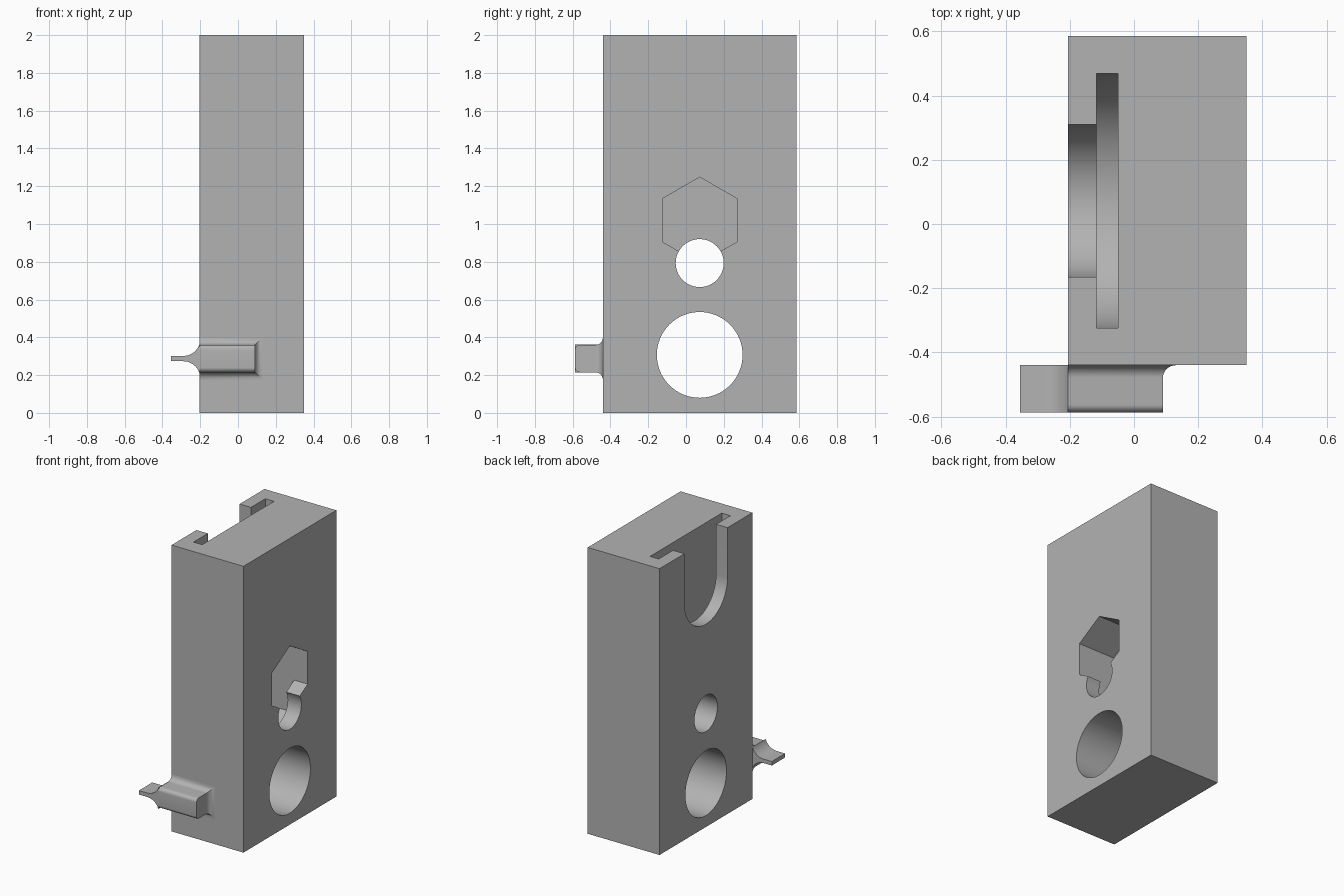
import bpy, bmesh
from math import sin, cos, pi, radians

if "Cube" in bpy.data.objects:
    bpy.data.objects.remove(bpy.data.objects["Cube"], do_unlink=True)

grey = bpy.data.materials.new("plain grey")
grey.use_nodes = True
colour = (0.45, 0.45, 0.45, 1)
grey.diffuse_color = colour
grey.node_tree.nodes["Principled BSDF"].inputs["Base Color"].default_value = colour

MID_Y = 0.0725                      # centre line of all holes
LEFT, RIGHT, FRONT, BACK = -0.205, 0.35, -0.44, 0.585


def loft(name, rings):
    """Join equal rings of points into a closed solid."""
    bm = bmesh.new()
    rows = [[bm.verts.new(p) for p in ring] for ring in rings]
    n = len(rows[0])
    for a, b in zip(rows, rows[1:]):
        for i in range(n):
            j = (i + 1) % n
            bm.faces.new((a[i], a[j], b[j], b[i]))
    bm.faces.new(rows[0][::-1])
    bm.faces.new(rows[-1])
    bmesh.ops.recalc_face_normals(bm, faces=bm.faces)
    mesh = bpy.data.meshes.new(name)
    bm.to_mesh(mesh)
    bm.free()
    mesh.materials.append(grey)
    ob = bpy.data.objects.new(name, mesh)
    bpy.context.collection.objects.link(ob)
    return ob


def prism_x(name, outline, x0, x1):
    return loft(name, [[(x, y, z) for y, z in outline] for x in (x0, x1)])


def disc(z, r, n=64):
    return [(MID_Y + r * sin(2 * pi * i / n), z + r * cos(2 * pi * i / n)) for i in range(n)]


def u_shape(z, r, top, n=32):
    arc = [(MID_Y - r * cos(pi * i / n), z - r * sin(pi * i / n)) for i in range(n + 1)]
    return [(MID_Y - r, top)] + arc + [(MID_Y + r, top)]


def activate(ob):
    bpy.ops.object.select_all(action="DESELECT")
    ob.select_set(True)
    bpy.context.view_layer.objects.active = ob


def cut(ob, cutter):
    cutter.hide_render = True
    activate(ob)
    mod = ob.modifiers.new("cut", "BOOLEAN")
    mod.operation, mod.solver, mod.object = "DIFFERENCE", "EXACT", cutter
    bpy.ops.object.modifier_apply(modifier=mod.name)
    bpy.data.objects.remove(cutter, do_unlink=True)


# Main block
block = prism_x("block", [(FRONT, 0), (BACK, 0), (BACK, 2), (FRONT, 2)], LEFT, RIGHT)

# T-shaped slot open at the top
cut(block, prism_x("slot_wide", u_shape(1.655, 0.396, 2.1), -0.117, -0.05))
cut(block, prism_x("slot_mouth", u_shape(1.655, 0.238, 2.1), -0.3, -0.09))

# Round through holes
cut(block, prism_x("large_hole", disc(0.307, 0.227), -0.4, 0.5))
cut(block, prism_x("small_hole", disc(0.793, 0.127), -0.4, 0.5))

# Hexagonal entry with an inner pocket running down behind the small hole
HEX_R, HEX_Z, DROP = 0.228, 1.02, 0.227
hexagon = disc(HEX_Z, HEX_R, 6)
pocket = [(y, z - DROP if z < HEX_Z else z) for y, z in hexagon]
cut(block, prism_x("hex_entry", hexagon, 0.15, 0.5))
cut(block, prism_x("hex_pocket", pocket, 0.067, 0.245))

# Lug on the front: filleted root, rounded outer edges
ROOT_R, EDGE_R, OUT_Y, STEPS = 0.04, 0.025, -0.587, 8
LOW, HIGH, END = 0.215, 0.36, 0.09
quarter = [pi / 2 * i / STEPS for i in range(STEPS + 1)]
layers = [(FRONT + 0.002, ROOT_R, ROOT_R)]
layers += [(FRONT - ROOT_R * (1 - cos(a)), ROOT_R * (1 - sin(a)), ROOT_R * (1 - sin(a)))
           for a in quarter]
layers += [(OUT_Y + EDGE_R * (1 - sin(a)), 0, -EDGE_R * (1 - cos(a))) for a in quarter]
lug = loft("lug", [[(LEFT, y, LOW - gz), (END + gx, y, LOW - gz),
                    (END + gx, y, HIGH + gz), (LEFT, y, HIGH + gz)]
                   for y, gx, gz in layers])

# Thin lever tapering out of the lug
MID_Z, HALF, TIP, ARC_R, ARC_X = 0.2875, 0.014, -0.355, 0.09, -0.29
upper = [(TIP, HALF)]
for i in range(13):
    a = radians(70.8) * i / 12
    upper.append((ARC_X + ARC_R * sin(a), HALF + ARC_R * (1 - cos(a))))
profile = [(x, MID_Z + h) for x, h in upper] + [(x, MID_Z - h) for x, h in upper[::-1]]
lever = loft("lever", [[(x, y, z) for x, z in profile] for y in (FRONT, OUT_Y)])

for ob in (block, lug, lever):
    activate(ob)
    bpy.ops.object.shade_smooth_by_angle(angle=radians(30))
